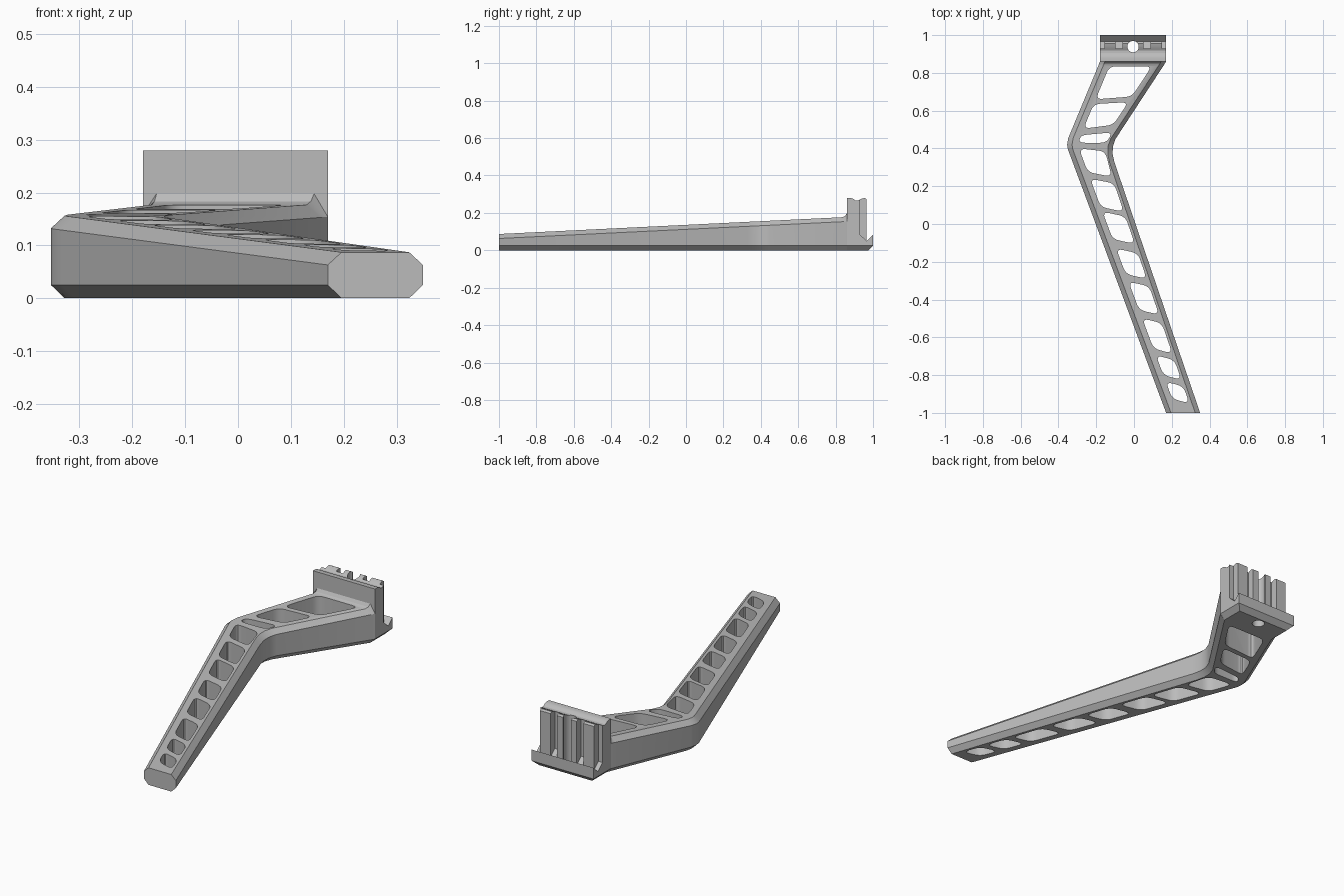
import bpy
import bmesh
import math
from mathutils import Vector

cube = bpy.data.objects.get("Cube")
if cube:
    bpy.data.objects.remove(cube, do_unlink=True)

grey = bpy.data.materials.new("plain grey")
grey.use_nodes = True
grey.diffuse_color = (0.5, 0.5, 0.5, 1)
grey.node_tree.nodes["Principled BSDF"].inputs["Base Color"].default_value = (0.5, 0.5, 0.5, 1)

# Plan outline of the two arm edges (x, y), with a softened elbow
LEFT = [(0.17, -1), (-0.335, 0.355), (-0.35, 0.395), (-0.354, 0.42), (-0.348, 0.455),
        (-0.189, 0.838), (-0.184, 0.851), (-0.18, 0.86)]
RIGHT = [(0.35, -1), (-0.103, 0.325), (-0.113, 0.37), (-0.112, 0.41), (-0.098, 0.45),
         (0.156, 0.838), (0.164, 0.851), (0.17, 0.86)]
LIFT = [0, 0, 0, 0, 0, 0, 0.006, 0.02]   # fillet where the arm meets the head
CHAMFER = 0.026


def top_z(y):
    return 0.087 + 0.0489 * (y + 1)


def edge_x(line, y):
    for (xa, ya), (xb, yb) in zip(line, line[1:]):
        if y <= yb:
            return xa + (xb - xa) * (y - ya) / (yb - ya)
    return line[-1][0]


def make_object(name, bm):
    bmesh.ops.recalc_face_normals(bm, faces=bm.faces)
    mesh = bpy.data.meshes.new(name)
    bm.to_mesh(mesh)
    bm.free()
    mesh.materials.append(grey)
    obj = bpy.data.objects.new(name, mesh)
    bpy.context.collection.objects.link(obj)
    return obj


def add_prism(bm, points, direction):
    """Extrude a closed loop of 3D points along a vector."""
    face = bm.faces.new([bm.verts.new(p) for p in points])
    new = bmesh.ops.extrude_face_region(bm, geom=[face])["geom"]
    verts = [v for v in new if isinstance(v, bmesh.types.BMVert)]
    bmesh.ops.translate(bm, verts=verts, vec=direction)


def boolean(obj, other, operation):
    mod = obj.modifiers.new("join", "BOOLEAN")
    mod.object = other
    mod.operation = operation
    mod.solver = "EXACT"
    bpy.context.view_layer.objects.active = obj
    bpy.ops.object.modifier_apply(modifier=mod.name)
    bpy.data.objects.remove(other, do_unlink=True)


def rounded(corners, r):
    """Round the corners of a plan polygon."""
    out = []
    for i, c in enumerate(corners):
        c = Vector(c)
        a, b = Vector(corners[i - 1]), Vector(corners[(i + 1) % len(corners)])
        p = c + (a - c).normalized() * min(r, (a - c).length * 0.45)
        q = c + (b - c).normalized() * min(r, (b - c).length * 0.45)
        for k in range(6):
            t = k / 5
            out.append(p * (1 - t) ** 2 + c * 2 * t * (1 - t) + q * t * t)
    return out


# Arm: octagonal sections lofted along the outline
bm = bmesh.new()
rings = []
for (lx, ly), (rx, ry), lift in zip(LEFT, RIGHT, LIFT):
    half = []
    for x, y, s in ((lx, ly, 1), (rx, ry, -1)):
        t = top_z(y)
        half.append([(x + s * CHAMFER, y, 0), (x, y, 0.025), (x, y, t - 0.024),
                     (x + s * CHAMFER, y, t + lift)])
    rings.append([bm.verts.new(p) for p in half[0] + half[1][::-1]])
for a, b in zip(rings, rings[1:]):
    for i in range(8):
        j = (i + 1) % 8
        bm.faces.new((a[i], a[j], b[j], b[i]))
bm.faces.new(rings[0])
bm.faces.new(rings[-1][::-1])
arm = make_object("arm", bm)

# Lightening pockets: y of left top, left bottom, right top, right bottom
cells = [(0.835, 0.66, 0.835, 0.675), (0.635, 0.505, 0.645, 0.525),
         (0.47, 0.43, 0.485, 0.43), (0.4, 0.275, 0.385, 0.25)]
for hi, lo in ((0.24, 0.09), (0.065, -0.08), (-0.13, -0.265), (-0.305, -0.455),
               (-0.5, -0.66), (-0.695, -0.8), (-0.835, -0.925)):
    cells.append((hi, lo, hi - 0.025, lo - 0.025))
bm = bmesh.new()
for lt, lb, rt, rb in cells:
    margin = 0.06 if lt > 0.48 else 0.04
    plan = [(edge_x(LEFT, lt) + 0.06, lt), (edge_x(LEFT, lb) + 0.06, lb),
            (edge_x(RIGHT, rb) - margin, rb), (edge_x(RIGHT, rt) - margin, rt)]
    add_prism(bm, [(p.x, p.y, -0.1) for p in rounded(plan, 0.035)], (0, 0, 0.5))
boolean(arm, make_object("pocket_cutter", bm), "DIFFERENCE")

# Mounting head: upright plate and hooked foot from one side profile
bm = bmesh.new()
profile = [(0.86, 0), (1, 0), (1, 0.082), (0.967, 0.05), (0.93, 0.083), (0.93, 0.272),
           (0.918, 0.266), (0.905, 0.267), (0.893, 0.276), (0.88, 0.28), (0.86, 0.28)]
add_prism(bm, [(-0.18, y, z) for y, z in profile], (0.35, 0, 0))
# Chamfer the underside on three edges
for co, no in (((0, 0.975, 0), (0, 1, -1)), ((0.144, 0, 0), (1, 0, -1)),
               ((-0.154, 0, 0), (-1, 0, -1))):
    cut = bmesh.ops.bisect_plane(bm, geom=bm.verts[:] + bm.edges[:] + bm.faces[:],
                                 plane_co=co, plane_no=no, clear_outer=True)["geom_cut"]
    bmesh.ops.holes_fill(bm, edges=[e for e in cut if isinstance(e, bmesh.types.BMEdge)])
head = make_object("mounting_head", bm)

# Vertical ribs on the back of the plate, mirrored about the bolt hole
HOLE_X = -0.005
bm = bmesh.new()
rib = [(0.92, 0.04), (0.966, 0.04), (0.966, 0.274), (0.955, 0.28), (0.94, 0.276), (0.92, 0.266)]
for side in (-1, 1):
    for inner, outer in ((0.022, 0.055), (0.093, 0.152)):
        add_prism(bm, [(HOLE_X + side * inner, y, z) for y, z in rib],
                  (side * (outer - inner), 0, 0))
boolean(head, make_object("ribs", bm), "UNION")

# Bolt hole running down through the ribs and foot
bm = bmesh.new()
ring = [(HOLE_X + 0.03 * math.cos(k * math.tau / 32), 0.939 + 0.03 * math.sin(k * math.tau / 32), -0.1)
        for k in range(32)]
add_prism(bm, ring, (0, 0, 0.5))
boolean(head, make_object("bolt_cutter", bm), "DIFFERENCE")

# Smooth the rounded walls, keep the hard edges
for obj in (arm, head):
    bpy.ops.object.select_all(action="DESELECT")
    obj.select_set(True)
    bpy.context.view_layer.objects.active = obj
    bpy.ops.object.shade_smooth_by_angle(angle=math.radians(28))
